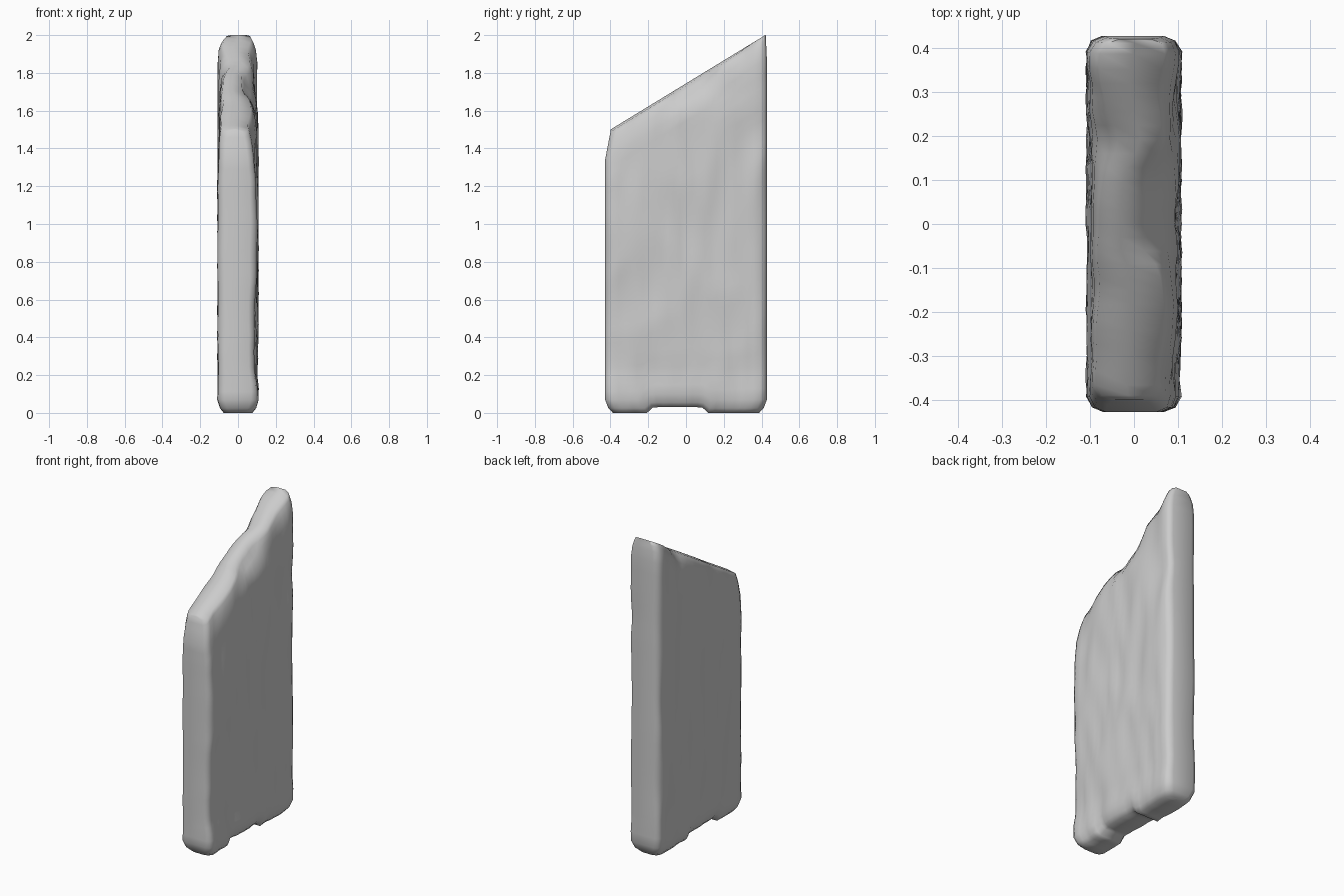
import bpy, bmesh, math
from mathutils import Vector, noise

cube = bpy.data.objects.get("Cube")
if cube:
    bpy.data.objects.remove(cube)

HALF_X, HALF_Y, CORNER = 0.111, 0.428, 0.035
ROWS, COLS = 30, 24


def bump(v, centre, width):
    return math.exp(-((v - centre) / width) ** 2)


def smooth(v, a, b):
    t = min(max((v - a) / (b - a), 0), 1)
    return t * t * (3 - 2 * t)


def top_z(y):
    # Straight slanted cut across the top
    return 1.5 + 0.61 * (y + 0.4)


def bottom_z(y):
    # Shallow worn hollow under the foot
    return 0.03 * smooth(y, -0.23, -0.19) * (1 - smooth(y, 0.09, 0.13))


def side_wear(side, y, z):
    # Long vertical grain, always worn inward from the flat side
    grain = noise.noise(Vector((side * 7, y * 8, z * 1.6)))
    broad = noise.noise(Vector((side * 3 + 20, y * 3, z * 2.5)))
    wear = 0.018 * abs(grain) + 0.012 * abs(broad)
    # Gentle taper towards the slanted edge, the corners staying full
    taper = smooth(z - top_z(y), -0.5, 0) * (1 - bump(y, 0.4, 0.12))
    if side > 0:
        wear += 0.010 * taper
        wear += 0.012 * bump(z, 1.72, 0.08) * (1 - smooth(y, 0.2, 0.35))
        wear += 0.006 * bump(z, 0.22, 0.05)
        # Dent in the rear edge
        wear += 0.014 * bump(z, 1.5, 0.12) * smooth(y, 0.25, 0.4)
        # Front edge split away, fuller at mid height
        split = smooth(z, 0.15, 0.35) * (1 - 0.8 * bump(z, 0.95, 0.25))
        wear += 0.015 * bump(y, -0.37, 0.09) * split
    else:
        wear += 0.010 * taper * smooth(y, -0.38, -0.2)
    return wear


def rim_chip(side, y):
    # Uneven rounding along the slanted edge
    if side > 0:
        chip = smooth(y, -0.12, -0.03) * (1 - smooth(y, 0.09, 0.2))
        return 0.028 + 0.055 * chip + 0.02 * bump(y, 0.32, 0.08)
    return 0.016 + 0.04 * bump(y, 0.2, 0.09) + 0.018 * smooth(y, 0.3, 0.4)


def rim_drop(side, y):
    # The rim sits below the ridge, except at the flat rear tip
    return 0.012 * (1 - smooth(y, 0.22, 0.38))


# Rows along the depth, with extra ones for the rounded corners
ys = [-HALF_Y, -HALF_Y + 0.01, -HALF_Y + CORNER]
ys += [-0.39 + 0.78 * (i + 1) / COLS for i in range(COLS - 1)]
ys += [HALF_Y - CORNER, HALF_Y - 0.01, HALF_Y]
# Height levels: lower rounding, plain body, upper rounding
levels = [("low", 0), ("low", 0.025), ("low", 0.07)]
levels += [("body", (i + 1) / ROWS) for i in range(ROWS - 1)]
levels += [("high", 0.13), ("high", 0.06), ("high", 0.025), ("high", 0)]


def end_shift(y, v):
    # Pulls the upper corners in along the depth
    return y * (1 - (0.028 if y < 0 else 0.006) * (1 - v / 0.13) / HALF_Y)


def point(level, side, y):
    kind, v = level
    low, high = bottom_z(y), top_z(y)
    inset, new_y = 0, y
    if kind == "low":
        z = low + v
        inset = 0.034 * (1 - v / 0.07) ** 2
        new_y = y * (1 - inset * 1.2 / HALF_Y)
    elif kind == "body":
        z = low + 0.07 + (high - low - 0.22) * v
    else:
        # The right-hand rim is rounded more tightly
        inset = rim_chip(side, y) * (1 - v / 0.13) ** (2 if side > 0 else 3)
        new_y = end_shift(y, v)
        z = top_z(new_y) - v - rim_drop(side, y)
    gap = max(0, CORNER - (HALF_Y - abs(y)))
    round_off = CORNER - math.sqrt(CORNER ** 2 - gap ** 2)
    x = HALF_X - round_off - inset - side_wear(side, y, z)
    return side * max(x, 0.02), new_y, z


# Loft the rings into one worn slab
bm = bmesh.new()
rings = []
for level in levels:
    ring = [bm.verts.new(point(level, 1, y)) for y in ys]
    ring += [bm.verts.new(point(level, -1, y)) for y in reversed(ys)]
    rings.append(ring)
n = len(rings[0])
for a, b in zip(rings, rings[1:]):
    for i in range(n):
        j = (i + 1) % n
        bm.faces.new((a[i], a[j], b[j], b[i]))

# Flat underside
foot, rim = rings[0], rings[-1]
for i in range(n // 2 - 1):
    bm.faces.new((foot[i], foot[i + 1], foot[n - 2 - i], foot[n - 1 - i]))

# Ridge running up the slanted top
ridge = []
for i, y in enumerate(ys):
    middle = (rim[i].co.x + rim[n - 1 - i].co.x) / 2
    new_y = end_shift(y, 0)
    ridge.append(bm.verts.new((middle, new_y, top_z(new_y))))
for i in range(n // 2 - 1):
    bm.faces.new((rim[i], rim[i + 1], ridge[i + 1], ridge[i]))
    bm.faces.new((ridge[i], ridge[i + 1], rim[n - 2 - i], rim[n - 1 - i]))
bm.faces.new((rim[0], ridge[0], rim[-1]))
bm.faces.new((rim[n // 2 - 1], rim[n // 2], ridge[-1]))
bmesh.ops.recalc_face_normals(bm, faces=bm.faces)

mesh = bpy.data.meshes.new("worn_slab")
bm.to_mesh(mesh)
bm.free()
slab = bpy.data.objects.new("worn_slab", mesh)
bpy.context.collection.objects.link(slab)

# Plain stone grey
grey = bpy.data.materials.new("stone_grey")
grey.use_nodes = True
colour = (0.6, 0.6, 0.6, 1)
grey.diffuse_color = colour
grey.node_tree.nodes["Principled BSDF"].inputs["Base Color"].default_value = colour
mesh.materials.append(grey)

bpy.context.view_layer.objects.active = slab
slab.select_set(True)
bpy.ops.object.shade_smooth_by_angle(angle=math.radians(80))
